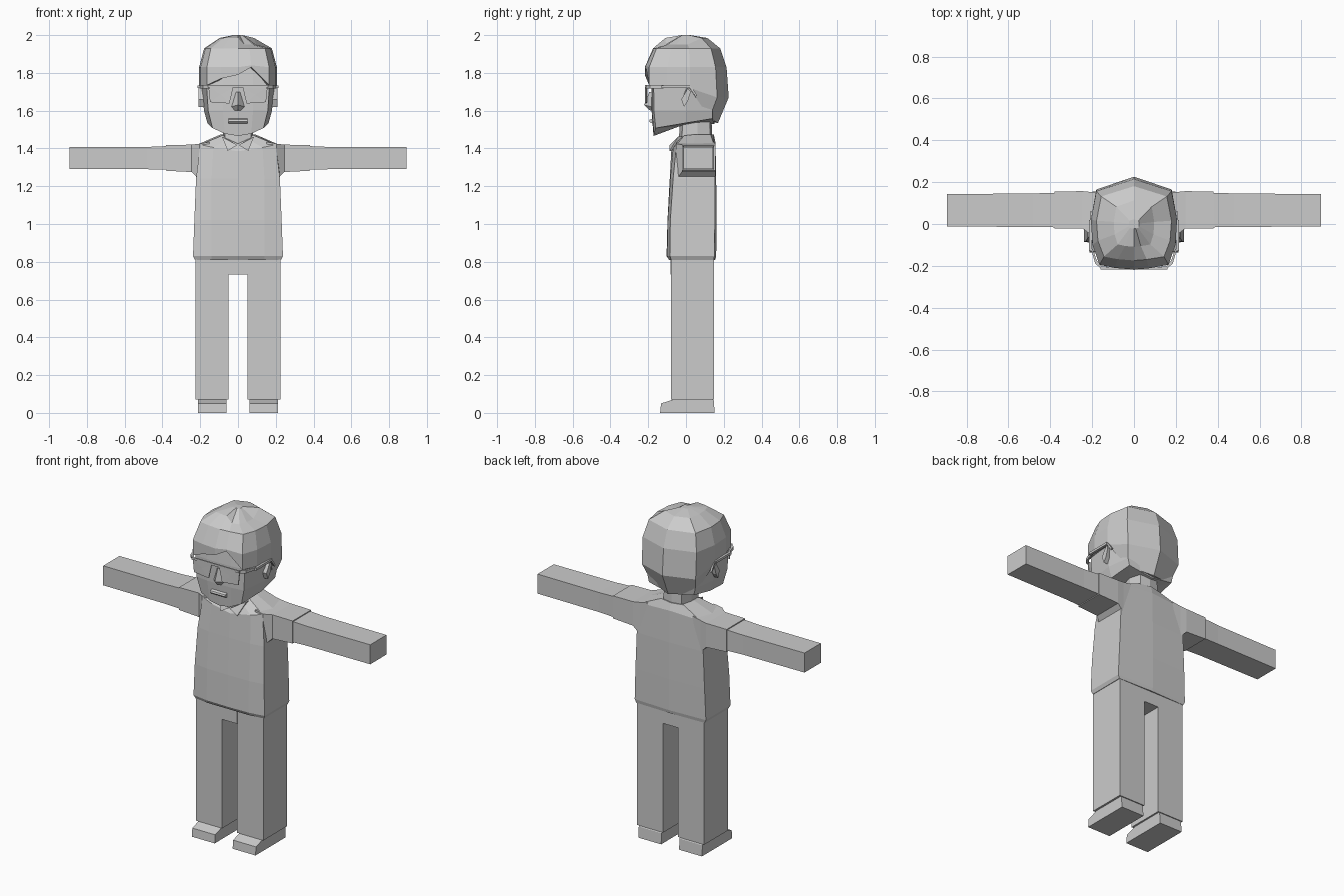
import bpy, bmesh
from mathutils import Vector

grey = bpy.data.materials.new("plain_grey")
grey.diffuse_color = (0.6, 0.6, 0.6, 1)


def finish(name, bm):
    bmesh.ops.remove_doubles(bm, verts=bm.verts, dist=0.0005)
    bmesh.ops.recalc_face_normals(bm, faces=bm.faces)
    me = bpy.data.meshes.new(name)
    bm.to_mesh(me)
    bm.free()
    me.materials.append(grey)
    ob = bpy.data.objects.new(name, me)
    bpy.context.collection.objects.link(ob)
    return ob


def loft(name, rings):
    """Skin a stack of equal-length rings and close both ends."""
    bm = bmesh.new()
    rows = [[bm.verts.new(p) for p in r] for r in rings]
    n = len(rows[0])
    for a, b in zip(rows, rows[1:]):
        for i in range(n):
            j = (i + 1) % n
            bm.faces.new((a[i], a[j], b[j], b[i]))
    for r in (rows[0], rows[-1]):
        mid = bm.verts.new(sum((v.co for v in r), Vector()) / n)
        for i in range(n):
            bm.faces.new((r[i], r[(i + 1) % n], mid))
    return finish(name, bm)


def sym(half):
    """Mirror a half ring running from front centre to back centre."""
    return list(half) + [(-x, y, z) for x, y, z in half[-2:0:-1]]


def box(name, x0, x1, y0, y1, z0, z1):
    return loft(name, [[(x0, y0, z), (x1, y0, z), (x1, y1, z), (x0, y1, z)]
                       for z in (z0, z1)])


def prism(name, profile, x0, x1):
    """Extrude a (y, z) profile along x."""
    return loft(name, [[(x, y, z) for y, z in profile] for x in (x0, x1)])


def yz_ring(x, y0, y1, z0, z1):
    return [(x, y0, z0), (x, y1, z0), (x, y1, z1), (x, y0, z1)]


# Shirt body: half width, front centre, front corner, back corner, back centre
shirt = []
for z, w, fc, fk, bk, bc in ((0.81, 0.228, -0.09, -0.078, 0.148, 0.154),
                             (0.83, 0.238, -0.103, -0.085, 0.15, 0.16),
                             (1.02, 0.231, -0.098, -0.083, 0.153, 0.161),
                             (1.24, 0.222, -0.086, -0.068, 0.153, 0.16)):
    shirt.append(sym([(0, fc, z), (0.14, (fc + fk) / 2 - 0.006, z), (w, fk, z),
                      (w, 0.03, z), (w, bk, z), (0, bc, z)]))
shirt.append(sym([(0, -0.078, 1.385), (0.13, -0.068, 1.405), (0.2, -0.05, 1.42),
                  (0.205, 0.04, 1.425), (0.2, 0.148, 1.42), (0, 0.156, 1.43)]))
shirt.append(sym([(0, -0.05, 1.42), (0.06, -0.04, 1.445), (0.085, -0.01, 1.468),
                  (0.09, 0.05, 1.475), (0.075, 0.13, 1.475), (0, 0.147, 1.475)]))
loft("shirt", shirt)

# Neck
loft("neck", [sym([(0, y0, z), (0.07, y0 + 0.015, z), (0.08, 0.06, z),
                   (0.06, y1 - 0.01, z), (0, y1, z)])
              for z, y0, y1 in ((1.41, -0.04, 0.14), (1.57, -0.03, 0.135))])

# Mirrored limbs
for s, side in ((-1, "left"), (1, "right")):
    loft(side + "_sleeve", [yz_ring(s * 0.15, -0.05, 0.15, 1.23, 1.435),
                            yz_ring(s * 0.205, -0.052, 0.153, 1.235, 1.425),
                            yz_ring(s * 0.245, -0.022, 0.157, 1.275, 1.42),
                            yz_ring(s * 0.38, -0.021, 0.155, 1.282, 1.418)])
    loft(side + "_arm", [yz_ring(s * 0.36, -0.016, 0.15, 1.287, 1.413),
                         yz_ring(s * 0.48, -0.014, 0.146, 1.29, 1.408),
                         yz_ring(s * 0.893, -0.012, 0.143, 1.29, 1.408)])
    a, b = sorted((s * 0.05, s * 0.225))
    box(side + "_leg", a, b, -0.08, 0.147, 0.072, 0.82)
    prism(side + "_shoe", [(-0.137, 0), (0.152, 0), (0.147, 0.065), (0.14, 0.074),
                           (-0.06, 0.074), (-0.085, 0.065), (-0.132, 0.05)],
          s * 0.06, s * 0.213)
    # Collar flap
    loft(side + "_collar", [[(s * 0.004, y, 1.418), (s * 0.055, y, 1.387),
                             (s * 0.085, y + 0.045, 1.462)]
                            for y in (-0.087, -0.06)])
    # Ear
    loft(side + "_ear", [[(s * x, -0.015 + k * 0.03 + x * 0.05, 1.72),
                          (s * x, 0.015 + k * 0.02, 1.70),
                          (s * x, 0.01, 1.65), (s * x, -0.01, 1.62),
                          (s * x, -0.025, 1.66)]
                         for x, k in ((0.175, 0), (0.208, 0.5))])
    # Spectacles: lens, hinge, temple bar, bar tip
    loft(side + "_lens", [[(s * 0.025, y, 1.725), (s * 0.157, y + 0.008, 1.73),
                           (s * 0.148, y + 0.008, 1.645), (s * 0.045, y, 1.638)]
                          for y in (-0.217, -0.211)])
    loft(side + "_hinge", [[(s * 0.155, -0.214, z), (s * 0.185, -0.19, z),
                            (s * 0.205, -0.12, z), (s * 0.197, -0.12, z),
                            (s * 0.178, -0.185, z), (s * 0.15, -0.207, z)]
                           for z in (1.718, 1.735)])
    loft(side + "_temple", [yz_ring(s * x, -0.13, 0.02, 1.72, 1.734)
                            for x in (0.2, 0.214)])
    prism(side + "_temple_tip", [(0.01, 1.734), (0.025, 1.73),
                                 (0.06, 1.68), (0.05, 1.675)],
          s * 0.2, s * 0.21)

box("bridge", -0.16, 0.16, -0.217, -0.209, 1.722, 1.735)

# Pelvis between the legs
box("pelvis", -0.052, 0.052, -0.082, 0.147, 0.732, 0.82)

# Face and skull
face = [sym([(0, -0.172, 1.466), (0.07, -0.17, 1.478), (0.135, -0.16, 1.508),
             (0.162, 0.0, 1.535), (0.15, 0.14, 1.558), (0, 0.15, 1.53)])]
for z, wf, w, yf in ((1.6, 0.158, 0.18, -0.182), (1.73, 0.166, 0.193, -0.183),
                     (1.86, 0.155, 0.18, -0.17)):
    face.append(sym([(0, yf, z), (0.08, yf + 0.002, z), (wf, yf + 0.012, z),
                     (w, 0.0, z), (w - 0.02, 0.14, z), (0, 0.17, z)]))
loft("head", face)

# Nose and mouth
loft("nose", [[(-0.014, -0.178, 1.70), (0.014, -0.178, 1.70), (0, -0.194, 1.70)],
              [(-0.037, -0.178, 1.62), (0.037, -0.178, 1.62), (0, -0.222, 1.63)],
              [(-0.02, -0.178, 1.6), (0.02, -0.178, 1.6), (0, -0.195, 1.603)]])
loft("mouth", [[(x, -0.178, 1.558), (x, -0.192, 1.552), (x, -0.196, 1.543),
                (x, -0.188, 1.535), (x, -0.178, 1.533)] for x in (-0.05, 0.05)])

# Hair: columns around the head as x, y, hairline height
cols = [(0, -0.218, 1.79), (0.07, -0.212, 1.83), (0.165, -0.195, 1.735),
        (0.198, -0.10, 1.73), (0.206, 0.02, 1.72), (0.18, 0.165, 1.56),
        (0, 0.226, 1.535), (-0.18, 0.165, 1.56), (-0.206, 0.02, 1.72),
        (-0.198, -0.10, 1.73), (-0.165, -0.195, 1.735), (-0.09, -0.21, 1.77)]
inner, nape, lower, widest, crown, top = [], [], [], [], [], []
for x, y, h in cols:
    back = y > 0.1
    k = 0.75 if back else 1.0
    inner.append((x * 0.75, y * 0.6, h + 0.005))
    nape.append((x * 0.82 if back else x, y * k, h))
    lower.append((x, y, max(h, 1.67)))
    widest.append((x, y * (0.95 if back else 1), max(h + 0.01, 1.83)))
    crown.append((x * 0.87, y * 0.8, 1.93))
    dip = 0.035 if x > 0.05 and y < 0.1 else 0
    top.append((x * 0.47, y * 0.5, 1.985 - dip))
mid = [(x * 0.12, y * 0.1, 2.0) for x, y, h in cols]
loft("hair", [inner, nape, lower, widest, crown, top, mid])
